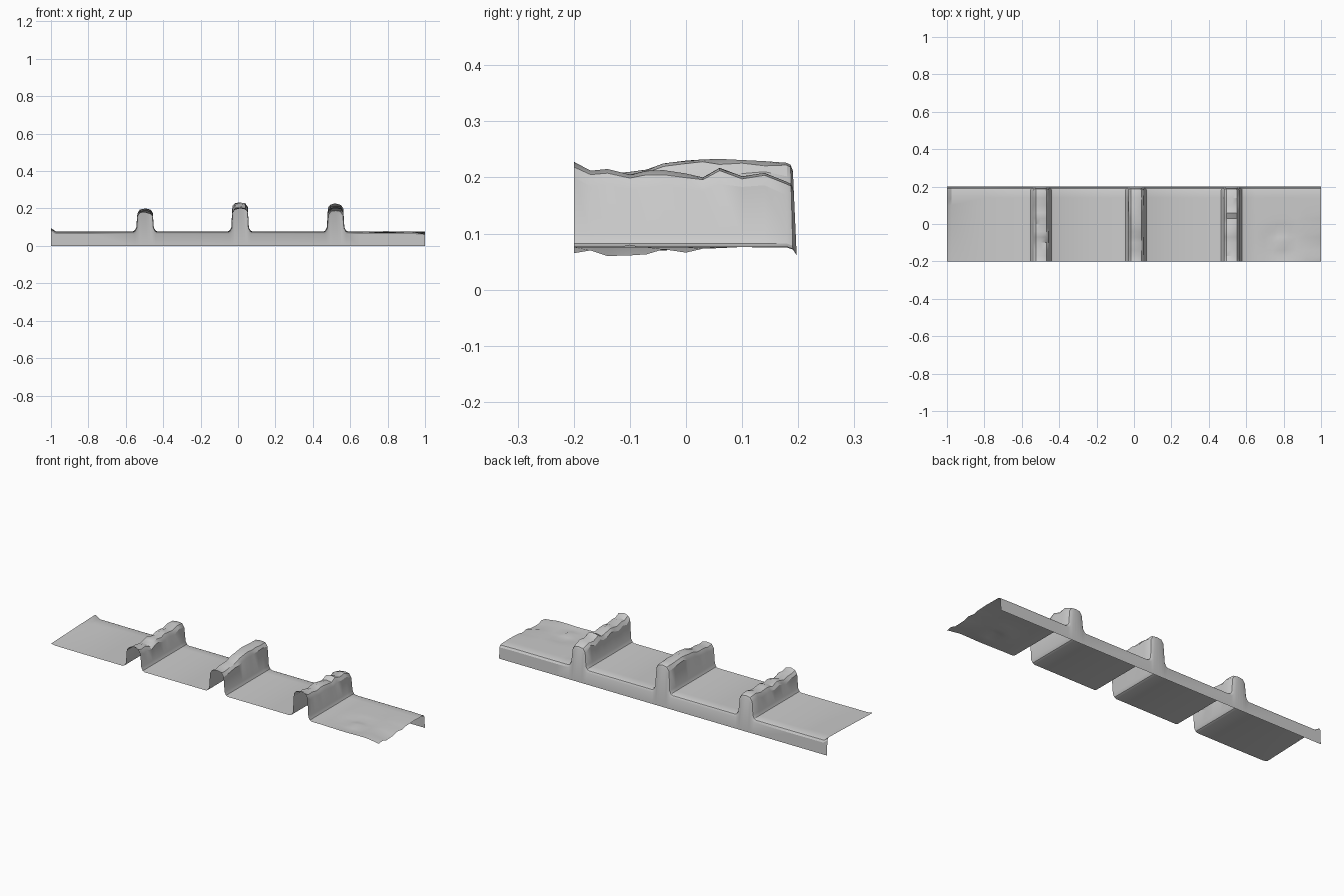
import bpy, bmesh, math, random

random.seed(4)
if "Cube" in bpy.data.objects:
    bpy.data.objects.remove(bpy.data.objects["Cube"])

stone = bpy.data.materials.new("plain grey")
stone.use_nodes = True
grey = (0.6, 0.6, 0.6, 1.0)
stone.diffuse_color = grey
stone.node_tree.nodes["Principled BSDF"].inputs["Base Color"].default_value = grey

FLOOR = 0.077
# Depth stations, crest height of each rib, and worn height of the free right end
YS = [-.2, -.17, -.14, -.1, -.07, -.04, 0, .03, .06, .1, .14, .18]
RIBS = {
    -0.497: [.2, .188, .192, .18, .19, .194, .186, .197, .195, .188, .2, .195],
    0.011: [.205, .2, .206, .21, .214, .225, .23, .232, .233, .231, .229, .226],
    0.522: [.228, .212, .215, .205, .212, .213, .207, .2, .217, .202, .208, .192],
}
END_Z = [.065, .07, .06, .061, .063, .072, .066, .073, .074, .076, .075, .075]
# Half section of a rib: half width, height (None follows the crest)
HALF = [(.066, FLOOR), (.056, .082), (.047, .098), (.041, None), (.028, None)]


def floor_height(x, y, row):
    """Flat panel, raised far left lip, shallow dent and worn end on the right."""
    z = FLOOR
    if x < -0.97:
        z += .006 + .012 * row / 11 if x <= -1 else .001
    if x > 0.65:
        d = math.hypot(x - .79, y + .1)
        z += .008 * math.cos(d * 45) * math.exp(-(d / .08) ** 2) - .004 * math.exp(-(d / .15) ** 2)
    if x >= 1:
        z = END_Z[row]
    return z


def section(row):
    """Cross-section at one station: list of (x, z, rib centre or None)."""
    y = YS[row]
    pts = [(x, floor_height(x, y, row), None) for x in (-1, -.975, -.8)]
    for cx, crest in RIBS.items():
        top = crest[row]
        rough = 0 if row == 11 else .006
        for side in (-1, 1):
            half = HALF if side < 0 else HALF[::-1]
            for w, z in half:
                if w == .041:
                    z = top - .024 + random.uniform(-rough, rough)
                elif w == .028:
                    z = top - .004 + random.uniform(-rough, 0)
                pts.append((cx + side * w, z, cx))
            if side < 0:
                pts.append((cx + random.uniform(-rough, rough), top, cx))
    pts += [(x, floor_height(x, y, row), None)
            for x in (.65, .7, .74, .77, .8, .83, .87, .92, 1)]
    return pts


bm = bmesh.new()
rows = [[bm.verts.new((x, YS[r], z)) for x, z, _ in section(r)] for r in range(len(YS))]

# Rounded rear edge, inset along the outline, then the rear skirt to the ground
rear, ground = [], []
for x, z, cx in section(len(YS) - 1):
    if cx is not None:
        w = x - cx
        x = cx + math.copysign(max(abs(w) - .011, 0), w)
    z -= .014
    rear.append(bm.verts.new((x, .2 - .045 * z, z)))
    ground.append(bm.verts.new((x, .2, 0)))
mid = [bm.verts.new((v.co.x + (u.co.x - v.co.x) * .25, v.co.y + .6 * (u.co.y - v.co.y),
                     v.co.z + .25 * (u.co.z - v.co.z))) for v, u in zip(rows[-1], rear)]
rows += [mid, rear, ground]

for a, b in zip(rows, rows[1:]):
    for i in range(len(a) - 1):
        bm.faces.new((a[i], a[i + 1], b[i + 1], b[i]))

mesh = bpy.data.meshes.new("ribbed_ledge")
bm.to_mesh(mesh)
bm.free()
ledge = bpy.data.objects.new("ribbed_ledge", mesh)
bpy.context.collection.objects.link(ledge)
mesh.materials.append(stone)

bpy.ops.object.select_all(action='DESELECT')
ledge.select_set(True)
bpy.context.view_layer.objects.active = ledge
bpy.ops.object.shade_smooth_by_angle(angle=math.radians(30))
